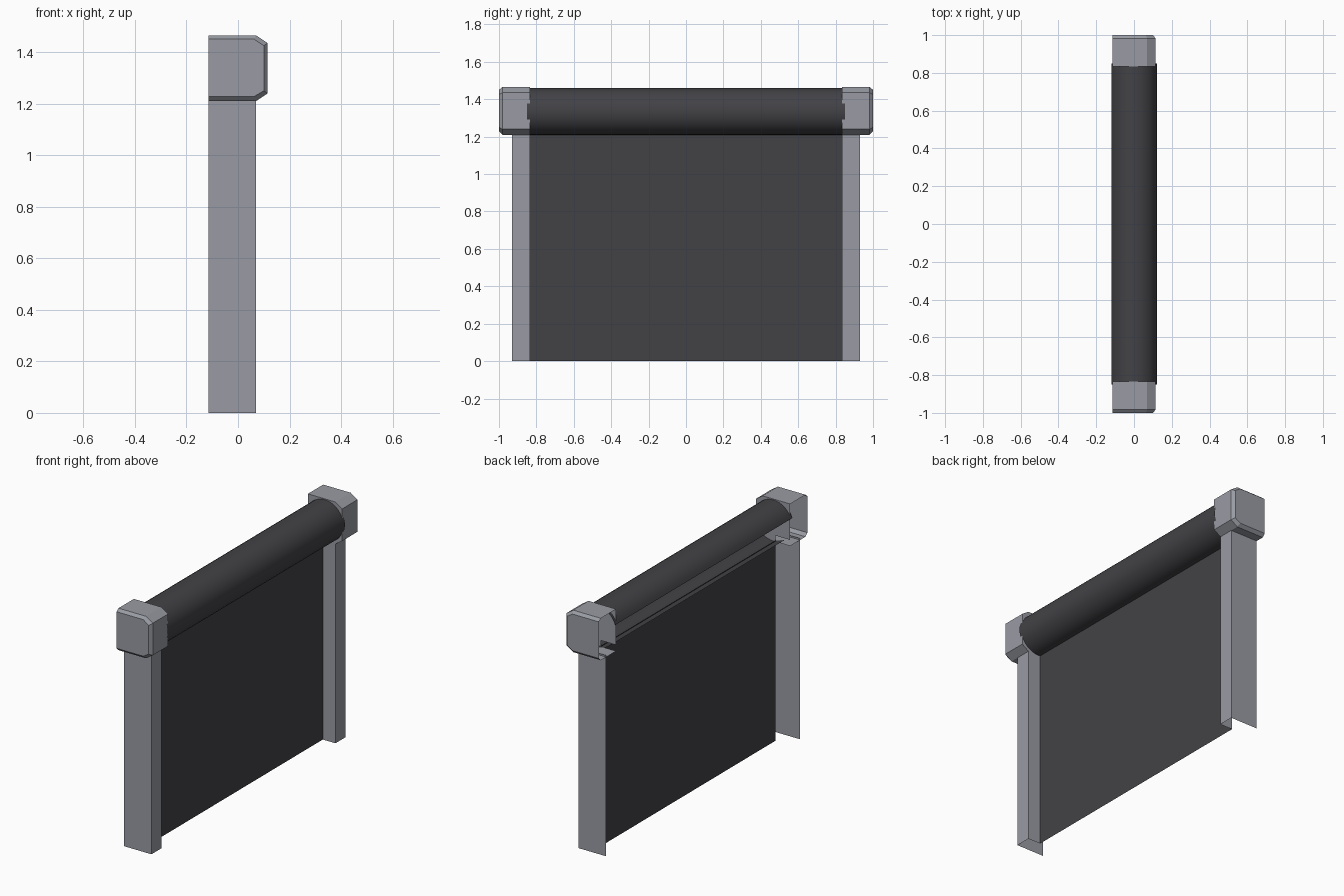
import bpy, math

if "Cube" in bpy.data.objects:
    bpy.data.objects.remove(bpy.data.objects["Cube"])


def material(name, rgb):
    m = bpy.data.materials.new(name)
    m.diffuse_color = (*rgb, 1)
    m.use_nodes = True
    m.node_tree.nodes["Principled BSDF"].inputs["Base Color"].default_value = m.diffuse_color
    return m


GREY = material("grey_metal", (0.32, 0.33, 0.37))
DARK = material("dark_shutter", (0.055, 0.053, 0.06))


def make(name, verts, faces, mat):
    me = bpy.data.meshes.new(name)
    me.from_pydata(verts, [], faces)
    me.validate()
    me.materials.append(mat)
    ob = bpy.data.objects.new(name, me)
    bpy.context.collection.objects.link(ob)
    return ob


def sweep(name, sections, mat):
    """Sheet skinned between equal-length open sections."""
    n = len(sections[0])
    verts = [p for sec in sections for p in sec]
    faces = [(r * n + i, r * n + i + 1, (r + 1) * n + i + 1, (r + 1) * n + i)
             for r in range(len(sections) - 1) for i in range(n - 1)]
    return make(name, verts, faces, mat)


BACK, PANEL, FRONT = -0.115, -0.015, 0.07
IN, OUT = 0.835, 0.93
BOT, TOP = 1.21, 1.465

# cap outline in x, z (open at the back) and its smaller end outline
cap = [(BACK, BOT), (FRONT, BOT), (0.115, 1.24),
       (0.115, 1.435), (FRONT, TOP), (BACK, TOP)]
end = [(BACK, 1.228), (0.063, 1.228), (0.10, 1.25),
       (0.10, 1.425), (0.063, 1.45), (BACK, 1.45)]

for side, s in (("left", -1), ("right", 1)):
    # side rail: folded sheet, open at the back and bottom
    rail = [(BACK, OUT), (FRONT, OUT), (FRONT, IN), (PANEL, IN)]
    if s < 0:
        rail.reverse()
    sweep(side + "_rail", [[(x, s * y, z) for x, y in rail]
                           for z in (0, BOT + 0.01)], GREY)

    # end cap: chamfered box shell with an inner wall notched behind the curtain
    rings = [(IN, cap), (0.982, cap), (1.0, end)]
    verts = [(x, s * y, z) for y, ring in rings for x, z in ring]
    faces = [(r * 6 + i, r * 6 + i + 1, r * 6 + i + 7, r * 6 + i + 6)
             for r in range(2) for i in range(5)]
    faces.append(tuple(range(12, 18)))
    verts += [(BACK, s * IN, 1.247), (PANEL, s * IN, 1.247), (PANEL, s * IN, BOT)]
    faces.append((5, 4, 3, 2, 1, 20, 19, 18))
    if s > 0:
        faces = [f[::-1] for f in faces]
    make(side + "_end_cap", verts, faces, GREY)

# shutter curtain
make("curtain", [(PANEL, -IN, 0), (PANEL, IN, 0),
                 (PANEL, IN, BOT + 0.005), (PANEL, -IN, BOT + 0.005)],
     [(0, 1, 2, 3)], DARK)

# rolled shutter: round shell, cut open toward the wall
N, R, CX, CZ = 26, 0.125, -0.002, 1.335
arc = []
for i in range(N + 1):
    a = math.radians(161 - 284 * i / N)
    arc.append((CX + R * math.cos(a), CZ + R * math.sin(a)))
roll = sweep("roll", [[(x, y, z) for x, z in arc] for y in (0.85, -0.85)], DARK)
for p in roll.data.polygons:
    p.use_smooth = True
    if p.normal.x * (p.center.x - CX) + p.normal.z * (p.center.z - CZ) < 0:
        p.flip()
roll.data.update()
